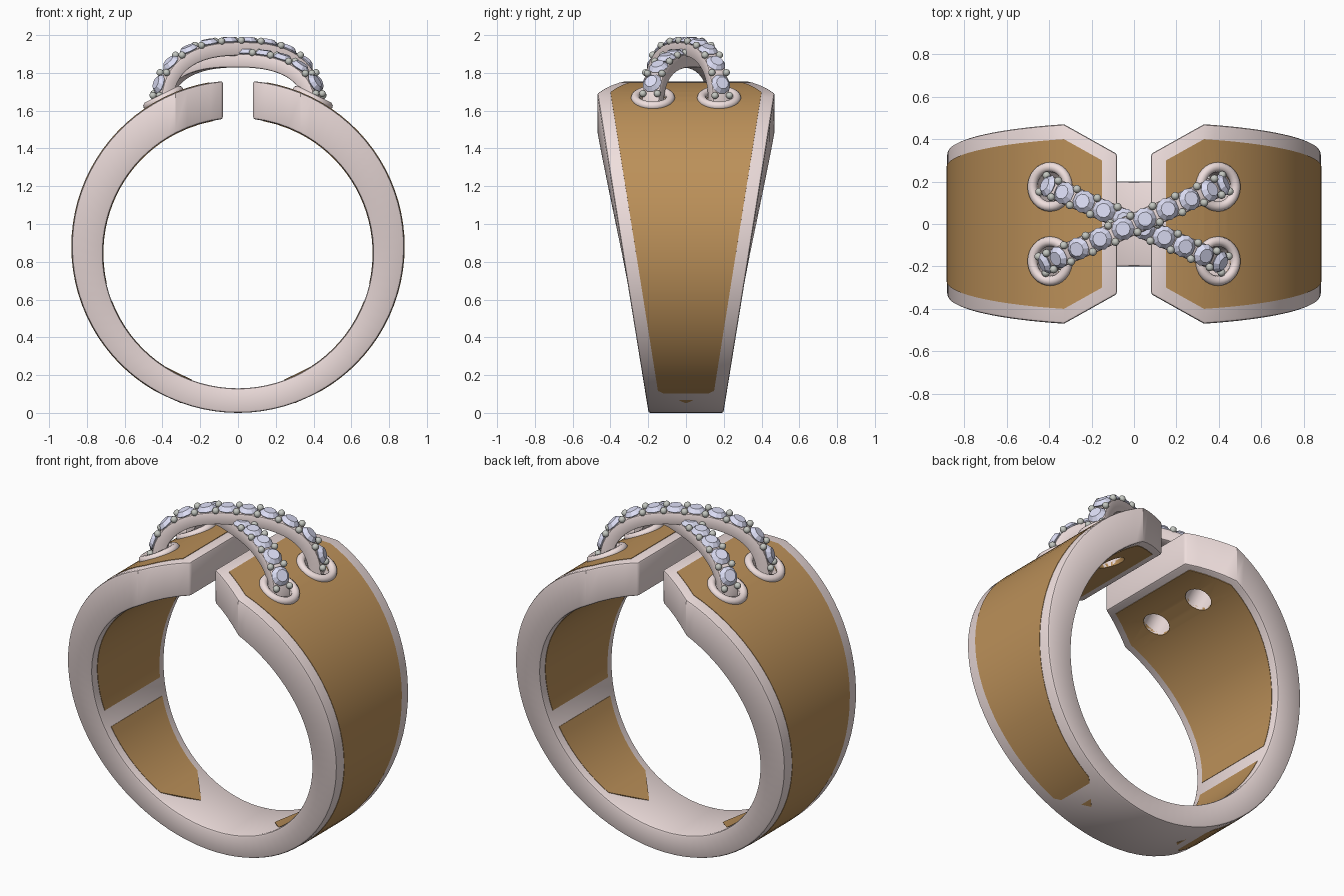
import bpy, bmesh
from math import sin, cos, asin, atan2, radians, degrees, hypot, pi
from mathutils import Matrix, Vector

if "Cube" in bpy.data.objects:
    bpy.data.objects.remove(bpy.data.objects["Cube"])


def material(name, rgb):
    m = bpy.data.materials.new(name)
    m.diffuse_color = (*rgb, 1)
    m.use_nodes = True
    m.node_tree.nodes["Principled BSDF"].inputs["Base Color"].default_value = m.diffuse_color
    return m


PINK = material("rose_metal", (0.86, 0.73, 0.72))
BROWN = material("brown_inlay", (0.50, 0.28, 0.10))
GEM = material("pale_gem", (0.72, 0.73, 0.92))
BEAD = material("grey_bead", (0.55, 0.57, 0.53))


def make(name, bm, mat):
    bmesh.ops.recalc_face_normals(bm, faces=bm.faces)
    me = bpy.data.meshes.new(name)
    bm.to_mesh(me)
    bm.free()
    ob = bpy.data.objects.new(name, me)
    bpy.context.collection.objects.link(ob)
    me.materials.append(mat)
    return ob


def finish(ob, smooth=30):
    bpy.ops.object.select_all(action='DESELECT')
    ob.select_set(True)
    bpy.context.view_layer.objects.active = ob
    bpy.ops.object.convert(target='MESH')
    if smooth:
        bpy.ops.object.shade_smooth_by_angle(angle=radians(smooth))


def mirror_x(ob):
    ob.modifiers.new("Mirror", 'MIRROR').use_clip = False


def sweep(bm, sections):
    """Closed solid through four-cornered sections."""
    rows = [[bm.verts.new(p) for p in s] for s in sections]
    for a, b in zip(rows, rows[1:]):
        for i in range(4):
            j = (i + 1) % 4
            bm.faces.new((a[i], a[j], b[j], b[i]))
    bm.faces.new(rows[0])
    bm.faces.new(rows[-1])


def wall(th, t):
    """Point (x, z) in the ring wall, th degrees from the top; t=0 outside, t=1 inside."""
    ox, oz = 0.88 * sin(radians(th)), 0.88 + 0.88 * cos(radians(th))
    k = min(th, 360 - th)
    if k < 22.1:
        ki = degrees(asin(0.88 * sin(radians(k)) / 0.715))
    else:
        ki = k + 5.6 * max(0, (90 - k) / 68)
    ti = radians(ki if th <= 180 else 360 - ki)
    ix, iz = 0.715 * sin(ti), 0.845 + 0.715 * cos(ti)
    return ox + (ix - ox) * t, oz + (iz - oz) * t


def half_width(th):
    x, z = wall(th, 0)
    x = abs(x)
    if z > 0.88 and x < 0.33:
        return 0.33 + 0.14 * (x - 0.08) / 0.25
    return 0.2 + 0.159 * z


def section(th, w, t0, t1):
    (ox, oz), (ix, iz) = wall(th, t0), wall(th, t1)
    return [(ox, -w, oz), (ox, w, oz), (ix, w, iz), (ix, -w, iz)]


def steps(*keys):
    """Angles through all keys, about 4 degrees apart."""
    out = [keys[0]]
    for a, b in zip(keys, keys[1:]):
        n = max(1, round((b - a) / 4))
        out += [a + (b - a) * (i + 1) / n for i in range(n)]
    return out


# Cutters for the four lace holes
HOLE_X, HOLE_Y = 0.395, 0.175
tilt = asin(HOLE_X / 0.88)
hx, hz = wall(degrees(tilt), 0)
bm = bmesh.new()
for sx in (-1, 1):
    for sy in (-1, 1):
        M = Matrix.Translation((sx * hx, sy * HOLE_Y, hz)) @ Matrix.Rotation(sx * tilt, 4, 'Y')
        bmesh.ops.create_cone(bm, cap_ends=True, segments=24, radius1=0.074,
                              radius2=0.074, depth=0.6, matrix=M)
cutter = make("hole_cutter", bm, PINK)
cutter.hide_render = True


def cut(ob):
    m = ob.modifiers.new("Holes", 'BOOLEAN')
    m.object, m.operation, m.solver = cutter, 'DIFFERENCE', 'EXACT'


# Open tapered ring
start, corner = degrees(asin(0.08 / 0.88)), degrees(asin(0.33 / 0.88))
bm = bmesh.new()
sweep(bm, [section(th, half_width(th), 0, 1)
           for th in steps(start, corner, 180, 360 - corner, 360 - start)])
ring = make("ring_band", bm, PINK)
bev = ring.modifiers.new("Bevel", 'BEVEL')
bev.width, bev.segments, bev.angle_limit = 0.012, 2, radians(40)
cut(ring)
finish(ring)


# Inlaid panels, outside and inside
def panel(name, keys, margin, t0, t1, tip=None):
    bm = bmesh.new()
    secs = [section(th, half_width(th) - margin, t0, t1) for th in steps(*keys)]
    if tip:
        secs.append(section(tip, 0.003, t0, t1))
    sweep(bm, secs)
    ob = make(name, bm, BROWN)
    mirror_x(ob)
    if keys[0] < corner:
        cut(ob)
    finish(ob)


panel("outer_panel", (9.8, corner, 150), 0.07, -0.015, 0.1, 160)
panel("inner_panel_upper", (8.5, corner, 103), 0.05, 0.9, 1.015)
panel("inner_panel_lower", (111, 147), 0.05, 0.9, 1.015, 160)
bpy.data.objects.remove(cutter)

# Eyelets round the holes
for sy, side in ((-1, "front"), (1, "back")):
    bm = bmesh.new()
    N, K = 32, 10
    M = Matrix.Translation((hx, sy * HOLE_Y, hz)) @ Matrix.Rotation(tilt, 4, 'Y')
    vs = [[bm.verts.new(M @ Vector(((0.093 + 0.024 * cos(b)) * cos(a),
                                    (0.093 + 0.024 * cos(b)) * sin(a), 0.024 * sin(b))))
           for b in (2 * pi * j / K for j in range(K))] for a in (2 * pi * i / N for i in range(N))]
    for i in range(N):
        for j in range(K):
            bm.faces.new((vs[i][j], vs[i - 1][j], vs[i - 1][j - 1], vs[i][j - 1]))
    ob = make(side + "_eyelets", bm, PINK)
    mirror_x(ob)
    finish(ob, 60)


# Crossed gem-set laces
def lace(name, turn, height):
    L, z0, n = hypot(HOLE_X, HOLE_Y), 1.61, 2.5
    R = Matrix.Rotation(turn, 4, 'Z')

    def sup(v):
        return (1 if v > 0 else -1) * abs(v) ** (2 / n)
    path = [Vector((-L * sup(cos(pi * i / 200)), 0, z0 + height * sup(sin(pi * i / 200))))
            for i in range(201)]
    dist = [0]
    for a, b in zip(path, path[1:]):
        dist.append(dist[-1] + (b - a).length)

    def frame(d):
        """Matrix at distance d: x along, y across, z outward."""
        i = next((i for i in range(1, 200) if dist[i] >= d), 200)
        p = path[i - 1].lerp(path[i], (d - dist[i - 1]) / (dist[i] - dist[i - 1]))
        t = (path[min(i + 1, 200)] - path[max(i - 2, 0)]).normalized()
        y = Vector((0, 1, 0))
        m = Matrix((t, y, t.cross(y))).transposed().to_4x4()
        return R @ Matrix.Translation(p) @ m

    total = dist[-1]
    bm = bmesh.new()
    corners = [(0, -0.05, -0.036), (0, 0.05, -0.036), (0, 0.05, 0.036), (0, -0.05, 0.036)]
    sweep(bm, [[frame(total * i / 40) @ Vector(c) for c in corners] for i in range(41)])
    bar = make(name + "_bar", bm, PINK)
    b = bar.modifiers.new("Bevel", 'BEVEL')
    b.width, b.segments, b.angle_limit = 0.01, 2, radians(50)
    finish(bar)

    # Faceted stones with beads between them
    count, first = 10, 0.12
    gap = (total - 2 * first) / (count - 1)
    gems, beads = bmesh.new(), bmesh.new()
    for i in range(count):
        F = frame(first + gap * i)
        for r1, r2, z, h in ((0.054, 0.034, 0.052, 0.022), (0.03, 0.054, 0.031, 0.02)):
            bmesh.ops.create_cone(gems, cap_ends=True, segments=10, radius1=r1, radius2=r2,
                                  depth=h, matrix=F @ Matrix.Translation((0, 0, z)))
    for i in range(count + 1):
        F = frame(first + gap * (i - 0.5))
        for sy in (-1, 1):
            bmesh.ops.create_uvsphere(beads, u_segments=12, v_segments=8, radius=0.019,
                                      matrix=F @ Matrix.Translation((0, sy * 0.042, 0.045)))
    make(name + "_gems", gems, GEM)
    finish(make(name + "_beads", beads, BEAD), 60)


cross = atan2(HOLE_Y, HOLE_X)
lace("upper_lace", cross, 0.317)
lace("lower_lace", -cross, 0.255)
